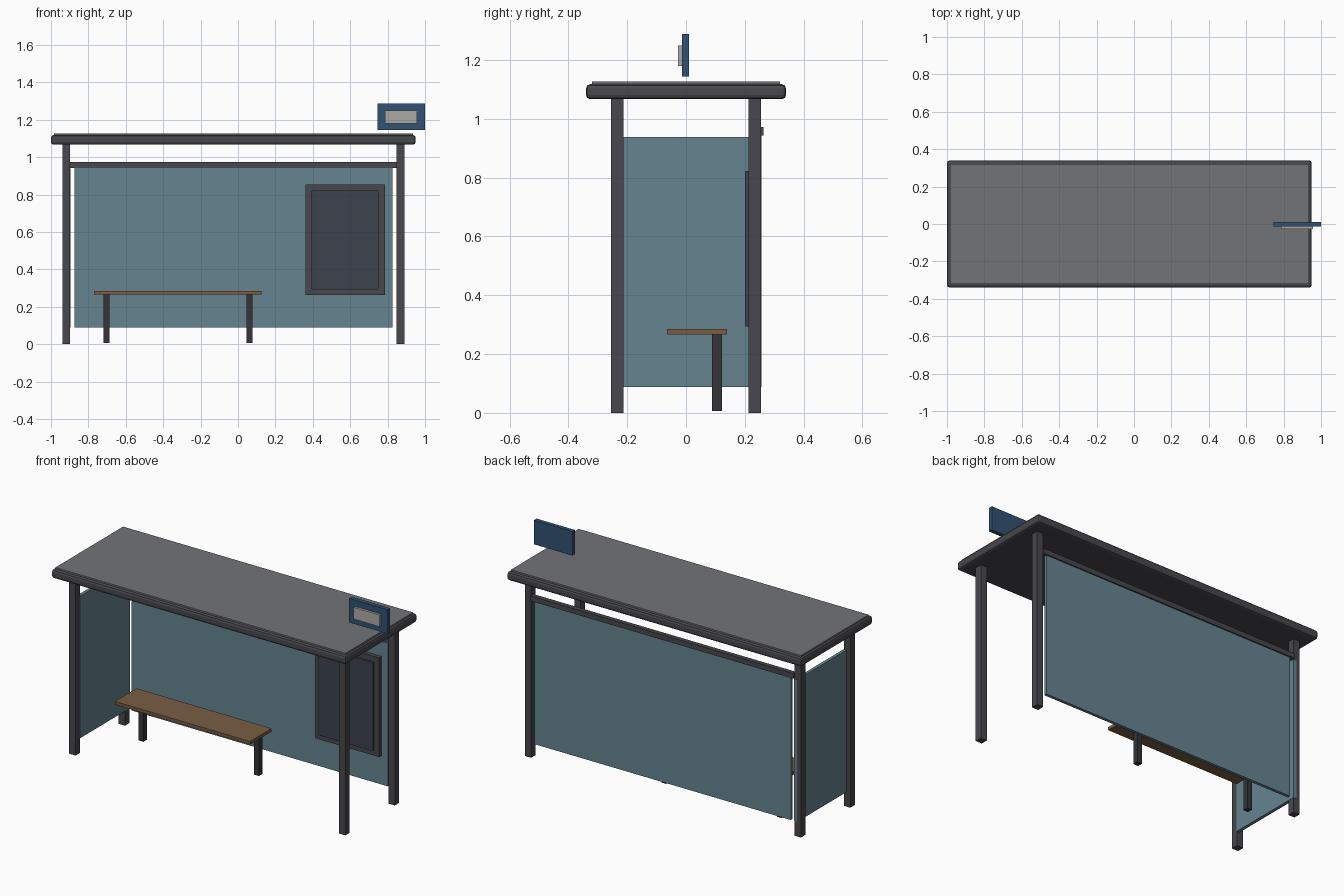
import bpy, bmesh

if "Cube" in bpy.data.objects:
    bpy.data.objects.remove(bpy.data.objects["Cube"])


def material(name, rgb, alpha=1.0):
    m = bpy.data.materials.new(name)
    m.diffuse_color = (*rgb, alpha)
    m.use_nodes = True
    m.node_tree.nodes["Principled BSDF"].inputs["Base Color"].default_value = m.diffuse_color
    return m


METAL = material("dark_metal", (0.065, 0.065, 0.075))
LEG = material("leg_metal", (0.035, 0.035, 0.04))
ROOF = material("roof_grey", (0.17, 0.175, 0.185))
GLASS = material("blue_glass", (0.13, 0.23, 0.28))
PANEL = material("panel_dark", (0.045, 0.055, 0.075))
WOOD = material("wood", (0.19, 0.11, 0.055))
BLUE = material("sign_blue", (0.03, 0.085, 0.17))
PALE = material("sign_pale", (0.42, 0.41, 0.39))


def box(name, x, y, z, mat, bevel=0.0, segments=1):
    """Box from (min, max) ranges, with optional edge bevel."""
    lo, hi = (x[0], y[0], z[0]), (x[1], y[1], z[1])
    bm = bmesh.new()
    bmesh.ops.create_cube(bm, size=1)
    for v in bm.verts:
        v.co = [lo[i] + (v.co[i] + 0.5) * (hi[i] - lo[i]) for i in range(3)]
    mesh = bpy.data.meshes.new(name)
    bm.to_mesh(mesh)
    bm.free()
    mesh.materials.append(mat)
    ob = bpy.data.objects.new(name, mesh)
    bpy.context.collection.objects.link(ob)
    if bevel:
        mod = ob.modifiers.new("bevel", 'BEVEL')
        mod.width = bevel
        mod.segments = segments
    return ob


# Four corner posts
for side, px in (("left", -0.918), ("right", 0.868)):
    for end, py in (("front", -0.234), ("back", 0.234)):
        box(f"{end}_{side}_post", (px - 0.021, px + 0.021),
            (py - 0.021, py + 0.021), (0, 1.075), METAL)

# Roof slab with bevelled rim, and thin top sheet
box("roof_slab", (-1.0, 0.95), (-0.34, 0.34), (1.067, 1.118), METAL, 0.014, 2)
box("roof_sheet", (-0.985, 0.935), (-0.32, 0.32), (1.11, 1.127), ROOF)

# Back rail and glass walls (right side is open)
box("back_rail", (-0.898, 0.848), (0.236, 0.264), (0.943, 0.973), METAL)
box("back_glass", (-0.873, 0.825), (0.238, 0.256), (0.088, 0.943), GLASS)
box("left_glass", (-0.915, -0.896), (-0.216, 0.257), (0.088, 0.938), GLASS)

# Poster case on the back wall
box("poster_frame", (0.36, 0.785), (0.213, 0.24), (0.262, 0.855), METAL)
box("poster_panel", (0.393, 0.752), (0.201, 0.22), (0.293, 0.822), PANEL)

# Bench
box("bench_seat", (-0.77, 0.125), (-0.065, 0.14), (0.266, 0.285), WOOD)
for side, lx in (("left", -0.704), ("right", 0.061)):
    box(f"bench_{side}_leg", (lx - 0.016, lx + 0.016),
        (0.088, 0.122), (0.007, 0.27), LEG)

# Stop sign board above the roof
box("sign_board", (0.745, 1.0), (-0.014, 0.011), (1.144, 1.288), BLUE)
box("sign_plate", (0.785, 0.957), (-0.028, -0.012), (1.18, 1.25), PALE)
